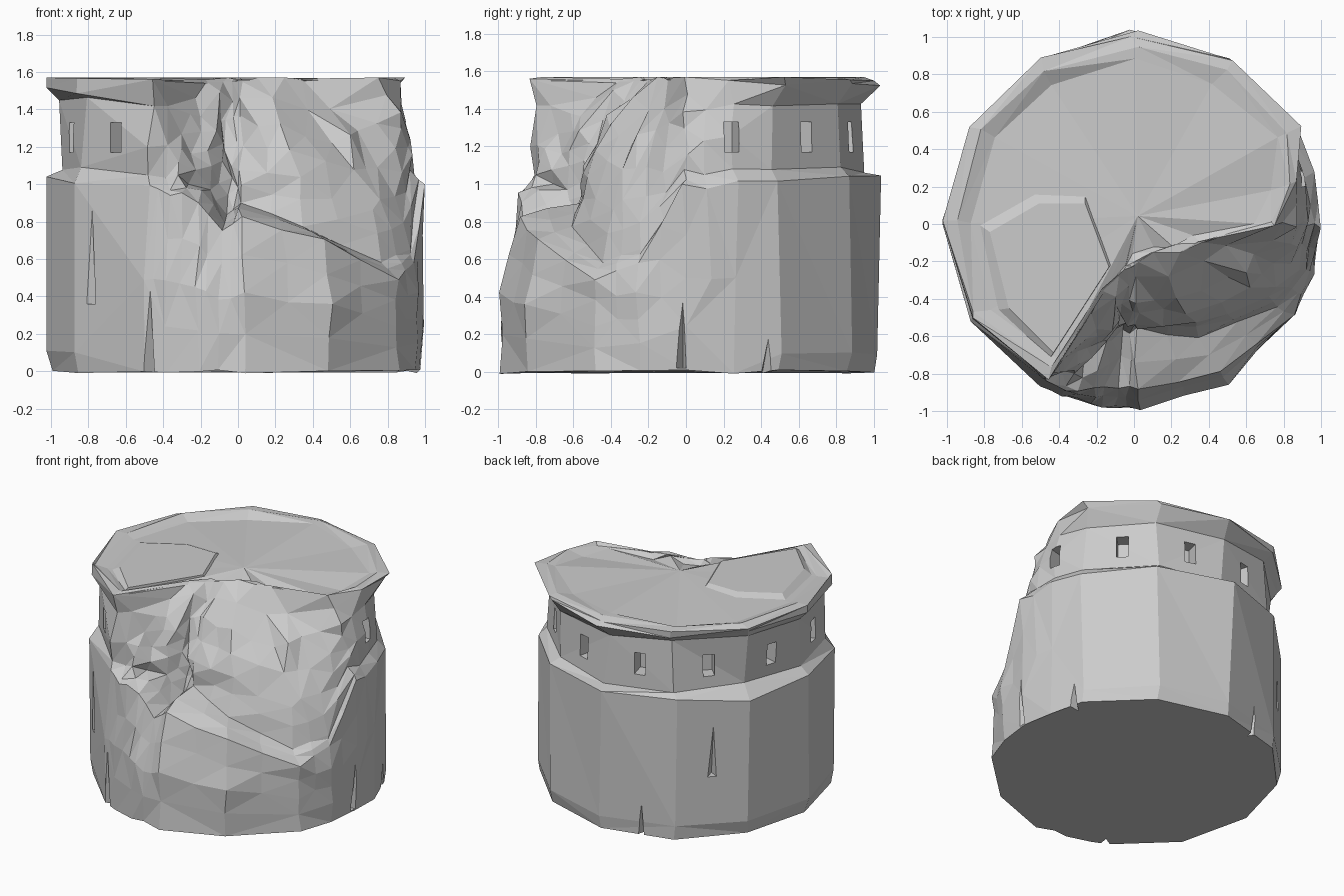
import bpy, bmesh, math, random
from mathutils import Vector, Matrix

if "Cube" in bpy.data.objects:
    bpy.data.objects.remove(bpy.data.objects["Cube"])

random.seed(4)


def polar(deg, r, z):
    a = math.radians(deg)
    return Vector((r * math.cos(a), r * math.sin(a), z))


def to_object(name, bm):
    bmesh.ops.recalc_face_normals(bm, faces=bm.faces)
    me = bpy.data.meshes.new(name)
    bm.to_mesh(me)
    bm.free()
    ob = bpy.data.objects.new(name, me)
    bpy.context.collection.objects.link(ob)
    return ob


# Clean twelve-sided wall profile: base, ledge, gallery wall, cornice (radius, height)
WALL = [(.985, 0), (1, .1), (1, 1.02), (.93, 1.07), (.93, 1.44), (1, 1.51), (1, 1.56)]

# Broken front-right side: angle -> (shelf height, foot radius of cliff, top radius of cliff)
ROCK = {-120: (.98, .92, .93), -113: (.95, .86, .4), -103: (.91, .66, .28), -96: (.76, .55, .23),
        -88: (.82, .57, .2), -60: (.7, .68, .19), -30: (.5, .88, .26), -15: (.58, .93, .37),
        0: (.98, .92, .74), 15: (1.01, .92, .88)}


def rock_profile(shelf, foot, top):
    """Lower rock, sloping shelf, then a bulging cliff leaning back to the roof edge."""
    edge = min(.97, foot * .3 + .7)
    rise = 1.49 - shelf
    return [(.97, 0), (.975, shelf * .5), (edge, shelf), (foot, shelf + .08),
            (foot + (top - foot) * .12, shelf + .08 + rise * .3),
            (foot + (top - foot) * .45, shelf + .08 + rise * .67), (top, 1.57)]


columns = [(a, rock_profile(*p)) for a, p in ROCK.items()]
columns += [(a, WALL) for a in range(30, 240, 30)]

# Tower body lofted from the columns, with a slightly sunken roof
bm = bmesh.new()
grid = []
for ang, prof in columns:
    top_r = prof[-1][0]
    inner = [(top_r * .95, 1.57), (top_r * .87, 1.545)]
    grid.append([bm.verts.new(polar(ang, r, z)) for r, z in prof + inner])
centre = bm.verts.new((0, .03, 1.545))
rough = set()
for i, a in enumerate(grid):
    b = grid[(i + 1) % len(grid)]
    for k in range(len(a) - 1):
        f = bm.faces.new((a[k], b[k], b[k + 1], a[k + 1]))
        if i < len(ROCK) - 1 and k < 6:
            rough.add(f)
    bm.faces.new((a[-1], b[-1], centre))
bm.faces.new([c[0] for c in reversed(grid)])

# Craggy facets on the broken side
old = set(bm.verts)
edges = {e for f in rough for e in f.edges if all(g in rough for g in e.link_faces)}
bmesh.ops.subdivide_edges(bm, edges=list(edges), cuts=1, use_grid_fill=True)
for v in bm.verts:
    if v not in old:
        s = .025 if v.co.z > .85 else .012
        v.co += Vector([random.uniform(-s, s) for _ in range(3)])
        # Round the lower and upper rock outwards between the columns
        v.co.xy *= 1.015
        v.co.z = min(v.co.z, 1.57)
bmesh.ops.triangulate(bm, faces=[f for f in bm.faces
                                 if len(f.verts) > 3 and f.calc_center_median().z > .01])
tower = to_object("rock_tower", bm)

# Cutters: window slots around the gallery
cut = bmesh.new()
for ang in range(15, 240, 30):
    m = (Matrix.Rotation(math.radians(ang), 4, 'Z') @ Matrix.Translation((.88, 0, 1.25))
         @ Matrix.Diagonal((.16, .08, .16, 1)))
    bmesh.ops.create_cube(cut, size=1, matrix=m)

# Cutters: tapering cracks in the base (angle, bottom, top)
for ang, z0, z1 in [(-119, -.05, .5), (-143, .36, .99), (-2, .02, .46), (25, -.05, .2),
                    (106, -.05, .35), (135, .45, .99)]:
    pts = [polar(ang - 3, 1.04, z0), polar(ang + 3, 1.04, z0),
           polar(ang + 1, .91, z0), polar(ang + 1, 1.01, z1)]
    bmesh.ops.convex_hull(cut, input=[cut.verts.new(p) for p in pts])
cutter = to_object("window_and_crack_cutter", cut)
cutter.hide_render = True

mod = tower.modifiers.new("cuts", 'BOOLEAN')
mod.operation, mod.solver, mod.object = 'DIFFERENCE', 'EXACT', cutter
bpy.context.view_layer.objects.active = tower
tower.select_set(True)
bpy.ops.object.modifier_apply(modifier=mod.name)
bpy.data.objects.remove(cutter)

# Low rubble slab on the front-left of the roof
slab = bmesh.new()
outline = [(-.55, .2), (-.26, .2), (-.11, -.2), (-.46, -.74), (-.74, -.46), (-.86, .02)]
vs = [slab.verts.new((x, y, 1.53)) for x, y in outline]
vs += [slab.verts.new((x * .85 - .04, y * .85 - .06, 1.57)) for x, y in outline]
bmesh.ops.convex_hull(slab, input=vs)
to_object("roof_rubble", slab)
